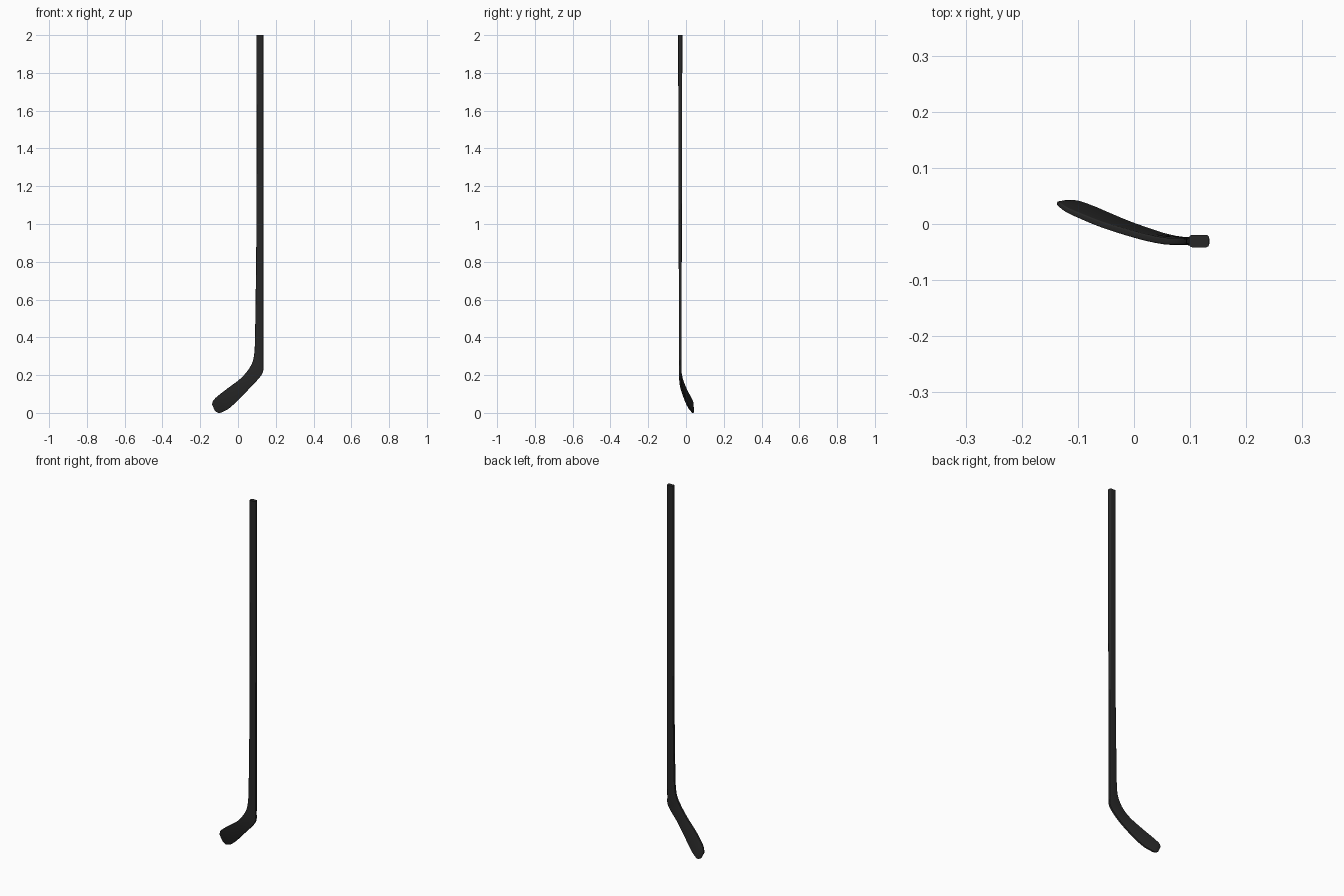
import bpy, bmesh, math
from mathutils import Vector

if "Cube" in bpy.data.objects:
    bpy.data.objects.remove(bpy.data.objects["Cube"])

# Stations from grip to toe: inner/upper edge xyz, outer/lower edge xyz, thickness
S = [
    (.098, -.0305, 2.00, .134, -.0305, 2.00, .022),
    (.098, -.0305, 1.20, .134, -.0305, 1.20, .019),
    (.096, -.0305, .80, .134, -.0305, .80, .016),
    (.093, -.0305, .60, .134, -.0305, .59, .015),
    (.091, -.0305, .45, .134, -.0305, .42, .014),
    (.089, -.0305, .36, .134, -.0305, .32, .013),
    (.085, -.031, .305, .134, -.0305, .26, .012),
    (.075, -.031, .265, .133, -.031, .220, .012),
    (.050, -.030, .222, .115, -.031, .188, .012),
    (.008, -.021, .177, .066, -.025, .135, .012),
    (-.055, -.002, .130, .000, -.003, .067, .011),
    (-.100, .016, .095, -.045, .016, .026, .010),
    (-.120, .025, .078, -.072, .028, .010, .009),
    (-.133, .034, .061, -.100, .038, .000, .008),
    (-.137, .037, .044, -.121, .040, .010, .006),
]
STEPS = 5


def spline(p0, p1, p2, p3, t):
    return [.5 * (2*b + (c - a)*t + (2*a - 5*b + 4*c - d)*t*t + (3*b - a - 3*c + d)*t**3)
            for a, b, c, d in zip(p0, p1, p2, p3)]


rows = []
for i in range(len(S) - 1):
    for k in range(STEPS):
        rows.append(spline(S[max(i - 1, 0)], S[i], S[i + 1],
                           S[min(i + 2, len(S) - 1)], k / STEPS))
rows.append(S[-1])
upper = [Vector(r[:3]) for r in rows]
lower = [Vector(r[3:6]) for r in rows]
mid = [(a + b) / 2 for a, b in zip(upper, lower)]

# Loft a rounded rectangle through the stations
bm = bmesh.new()
rings = []
for i, r in enumerate(rows):
    across = upper[i] - lower[i]
    half = across.length / 2
    across.normalize()
    tangent = mid[min(i + 1, len(rows) - 1)] - mid[max(i - 1, 0)]
    normal = across.cross(tangent).normalized()
    t = r[6] / 2
    rad = t * .5
    ring = []
    for c, (sx, sy) in enumerate(((1, 1), (-1, 1), (-1, -1), (1, -1))):
        for k in range(5):
            a = math.pi / 2 * (c + k / 4)
            u = sx * (half - rad) + rad * math.cos(a)
            v = sy * (t - rad) + rad * math.sin(a)
            ring.append(bm.verts.new(mid[i] + across * u + normal * v))
    rings.append(ring)
n = len(rings[0])
for a, b in zip(rings, rings[1:]):
    for j in range(n):
        bm.faces.new((a[j], a[(j + 1) % n], b[(j + 1) % n], b[j]))
bm.faces.new(rings[0])
bm.faces.new(rings[-1])
bmesh.ops.recalc_face_normals(bm, faces=bm.faces)

mesh = bpy.data.meshes.new("stick")
bm.to_mesh(mesh)
bm.free()
mat = bpy.data.materials.new("black")
mat.diffuse_color = (.021, .021, .021, 1)
mat.use_nodes = True
mat.node_tree.nodes["Principled BSDF"].inputs["Base Color"].default_value = mat.diffuse_color
mesh.materials.append(mat)
stick = bpy.data.objects.new("stick", mesh)
bpy.context.collection.objects.link(stick)
bpy.context.view_layer.objects.active = stick
stick.select_set(True)
bpy.ops.object.shade_smooth_by_angle(angle=math.radians(35))
